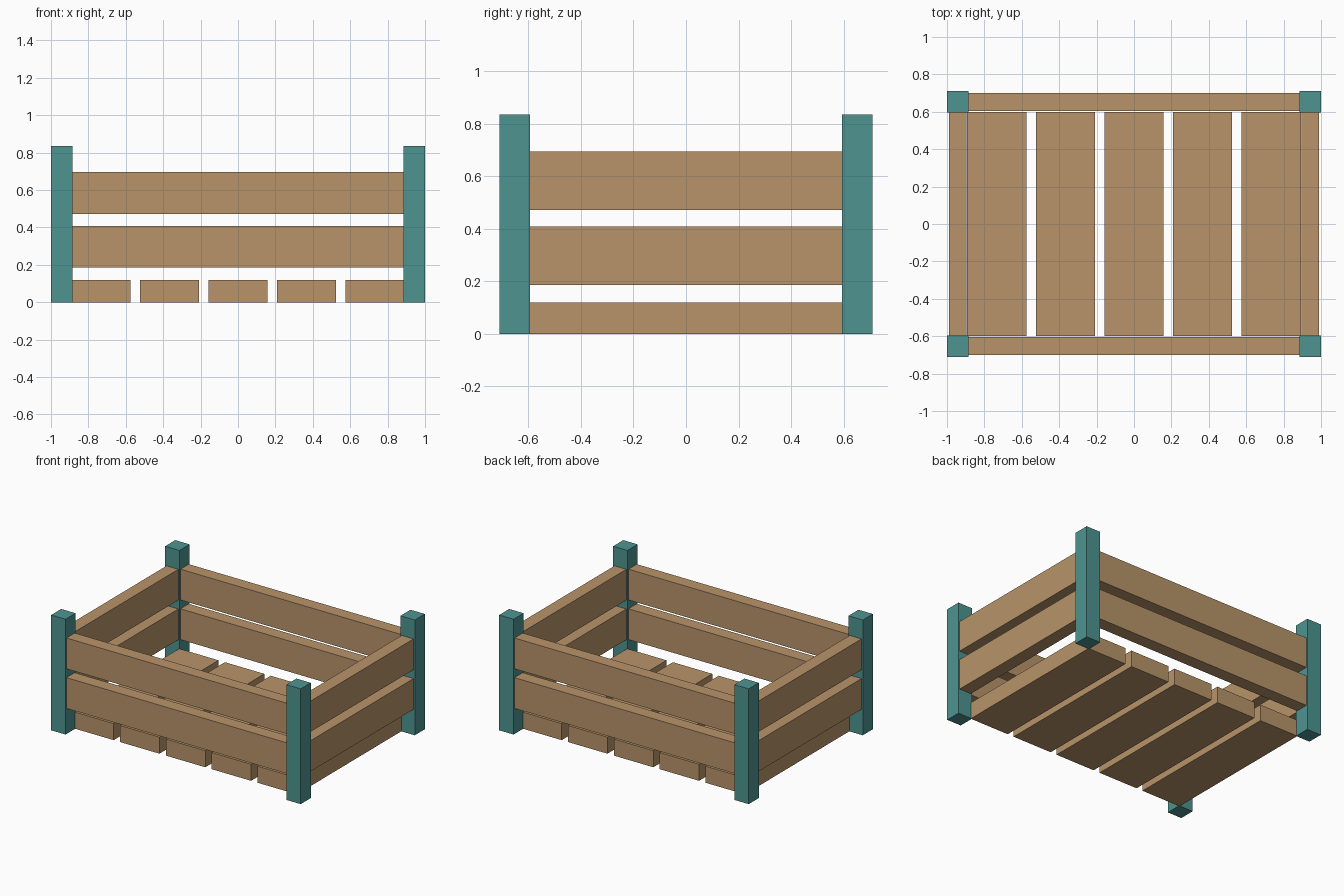
import bpy

cube = bpy.data.objects.get("Cube")
if cube:
    bpy.data.objects.remove(cube, do_unlink=True)


def material(name, colour):
    mat = bpy.data.materials.new(name)
    mat.use_nodes = True
    mat.diffuse_color = colour
    mat.node_tree.nodes["Principled BSDF"].inputs["Base Color"].default_value = colour
    return mat


def box(name, centre, size, mat):
    bpy.ops.mesh.primitive_cube_add(size=1, location=centre)
    obj = bpy.context.object
    obj.name = name
    obj.scale = size
    bpy.ops.object.transform_apply(location=False, rotation=False, scale=True)
    obj.data.materials.append(mat)
    return obj


wood = material("light wood", (0.479, 0.296, 0.144, 1))
teal = material("teal paint", (0.076, 0.296, 0.279, 1))

post_x, post_y = 0.9425, 0.6525
post_width, post_height = 0.115, 0.835
board_thickness, board_height = 0.095, 0.223
length = 2 * post_x - post_width
depth = 2 * post_y - post_width

# Corner posts
for x_name, sx in (("left", 1), ("right", -1)):
    for y_name, sy in (("front", -1), ("back", 1)):
        box(f"{y_name}_{x_name}_post", (sx * post_x, sy * post_y, post_height / 2),
            (post_width, post_width, post_height), teal)

# Two rows of wall boards between the posts
for row, z in (("lower", 0.297), ("upper", 0.584)):
    for name, s in (("front", -1), ("back", 1)):
        box(f"{name}_{row}_board", (0, s * post_y, z),
            (length, board_thickness, board_height), wood)
    for name, s in (("left", 1), ("right", -1)):
        box(f"{name}_{row}_board", (s * post_x, 0, z),
            (board_thickness, depth, board_height), wood)

# Thick floor slats
slat_width, slat_pitch, slat_height = 0.316, 0.367, 0.12
for i in range(5):
    box(f"floor_slat_{i + 1}", ((i - 2) * slat_pitch, 0, slat_height / 2),
        (slat_width, 1.2, slat_height), wood)
